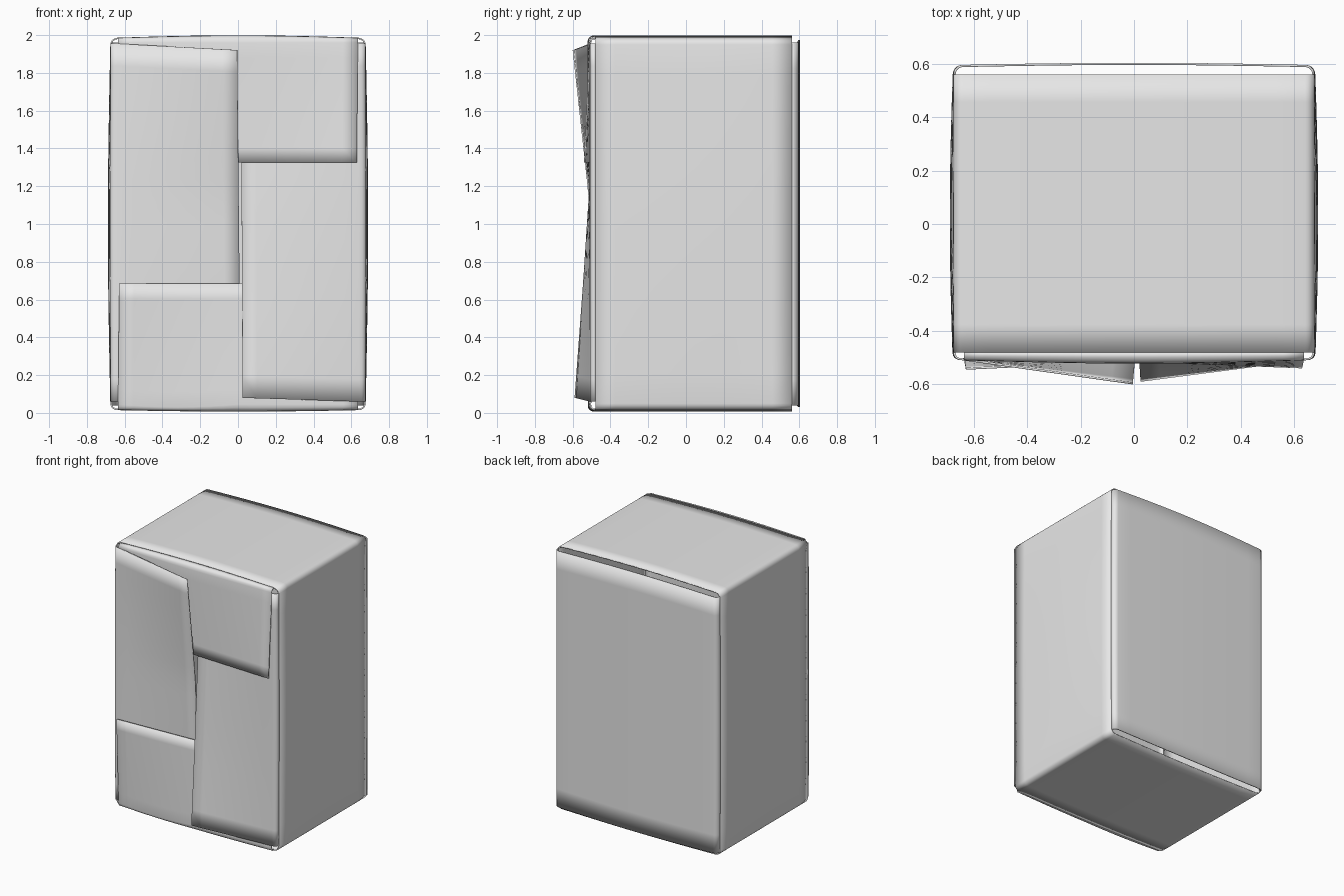
import bpy, bmesh, math
from mathutils import Vector

cube = bpy.data.objects.get("Cube")
if cube:
    bpy.data.objects.remove(cube, do_unlink=True)

card = bpy.data.materials.new("card grey")
card.use_nodes = True
GREY = (0.8, 0.8, 0.8, 1)
card.diffuse_color = GREY
card.node_tree.nodes["Principled BSDF"].inputs["Base Color"].default_value = GREY

THICK = 0.008
R = 0.035                      # fold radius
X, TOP, BACK, FRONT = 0.675, 1.985, 0.595, -0.48


def sheet(name, rows, closed=False):
    """Skin a grid of points, then give it card thickness on the inside."""
    bm = bmesh.new()
    grid = [[bm.verts.new(p) for p in row] for row in rows]
    n = len(grid[0])
    for a, b in zip(grid, grid[1:]):
        for j in range(n if closed else n - 1):
            k = (j + 1) % n
            bm.faces.new((a[j], a[k], b[k], b[j]))
    # turn every sheet so that its faces point away from the box centre
    bm.normal_update()
    centre = Vector((0, 0.05, 1))
    if sum(f.normal.dot(f.calc_center_median() - centre) * f.calc_area() for f in bm.faces) < 0:
        bmesh.ops.reverse_faces(bm, faces=bm.faces[:])
    mesh = bpy.data.meshes.new(name)
    bm.to_mesh(mesh)
    bm.free()
    mesh.materials.append(card)
    obj = bpy.data.objects.new(name, mesh)
    bpy.context.collection.objects.link(obj)
    mod = obj.modifiers.new("thickness", 'SOLIDIFY')
    mod.thickness = THICK
    mod.offset = -1
    bpy.ops.object.select_all(action='DESELECT')
    obj.select_set(True)
    bpy.context.view_layer.objects.active = obj
    bpy.ops.object.shade_smooth_by_angle(angle=math.radians(40))
    return obj


def steps(n):
    return [i / n for i in range(n + 1)]


def lerp(a, b, t):
    return a + (b - a) * t


def along(points, t):
    """Piecewise linear value at t from (t, value) pairs."""
    for (t0, v0), (t1, v1) in zip(points, points[1:]):
        if t <= t1:
            return lerp(v0, v1, (t - t0) / (t1 - t0))
    return points[-1][1]


def swell(t):
    return math.sin(math.pi * max(0, min(1, t)))


def bulge(x, y, z):
    """Slight outward bowing of the card walls."""
    side = 0.014 * swell(z / 2) * swell((y + 0.6) / 1.25)
    x += math.copysign(side, x) * min(1, abs(x) / X)
    lift = 0.014 * swell((x + X) / (2 * X))
    z += lift if z > 1 else -lift * 0.6
    return x, y, z


# Four walls: rounded tube running front to back
def ring(y):
    pts, low = [], 0.015
    corners = [(X, TOP, 0), (-X, TOP, 90), (-X, low, 180), (X, low, 270)]
    for i, (cx, cz, start) in enumerate(corners):
        mx = cx - math.copysign(R, cx)
        mz = cz - R if cz > 1 else cz + R
        arc = []
        for t in steps(5):
            a = math.radians(start + 90 * t)
            arc.append((mx + R * math.cos(a), mz + R * math.sin(a)))
        pts += arc
        nx, nz, ns = corners[(i + 1) % 4]
        a = math.radians(ns)
        end = (nx - math.copysign(R, nx) + R * math.cos(a),
               (nz - R if nz > 1 else nz + R) + R * math.sin(a))
        pts += [(lerp(arc[-1][0], end[0], t / 12), lerp(arc[-1][1], end[1], t / 12))
                for t in range(1, 12)]
    return [bulge(x, y, z) for x, z in pts]


sheet("box_walls", [ring(lerp(FRONT, BACK - R, t)) for t in steps(10)], closed=True)

# Back panel: folded around both upright back edges, open slits above and below
profile = []
for sgn in (-1, 1):
    bend = [(sgn * (X - R + R * math.cos(a)), BACK - R + R * math.sin(a))
            for a in (math.radians(90 * t) for t in steps(5))]
    profile += bend if sgn < 0 else [
        (lerp(-X + R, X - R, t / 12), BACK + 0.008 * swell(t / 12)) for t in range(1, 12)] + bend[::-1]
sheet("back_panel", [[bulge(x, y, lerp(0.04, 1.96, t)) for x, y in profile] for t in steps(14)])


def flap(name, wall, hinge, free):
    """Front flap: curls off a wall edge, then runs to its free edge."""
    rows = []
    for s in steps(16):
        w, h, f = Vector(wall(s)), Vector(hinge(s)), Vector(free(s))
        corner = Vector((w.x, h.y, w.z))
        row = []
        for t in steps(4):
            row.append((1 - t) ** 2 * w + 2 * t * (1 - t) * corner + t * t * h)
        row += [h.lerp(f, t) for t in steps(8)[1:]]
        rows.append(row)
    sheet(name, rows)


HY = -0.51                     # depth of the front fold line
SIDE = 0.635                   # half width of the top and bottom flaps


def span(s):
    return lerp(-SIDE, SIDE, s)


def height(s):
    return lerp(0.06, 1.955, s)


# Top flap: over the left flap, under the right one
top_free = [(0, -0.47), (0.5, -0.515), (1, -0.54)]
flap("top_flap",
     lambda s: bulge(span(s), FRONT, TOP),
     lambda s: (span(s), HY - 0.012 * swell(s), TOP - R + 0.01),
     lambda s: (span(s) * 0.99, along(top_free, s), 1.325))

# Bottom flap: over the right flap, under the left one
bottom_free = [(0, -0.545), (0.5, -0.515), (1, -0.47)]
flap("bottom_flap",
     lambda s: bulge(span(s), FRONT, 0.015),
     lambda s: (span(s), HY - 0.01 * swell(s), R + 0.01 - 0.015 * swell(s * 2)),
     lambda s: (span(s) * 0.99, along(bottom_free, s), 0.685))

# Side flaps: each has one outer lifted corner and one tucked corner
right_free = [(0, -0.46), (0.33, -0.495), (0.58, -0.515), (1, -0.6)]
flap("right_flap",
     lambda s: bulge(-X, FRONT, height(s)),
     lambda s: (-X + R, HY, height(s)),
     lambda s: (lerp(0.015, -0.005, s), along(right_free, s), lerp(0.07, 1.92, s)))

left_free = [(0, -0.59), (0.33, -0.545), (0.58, -0.515), (1, -0.46)]
flap("left_flap",
     lambda s: bulge(X, FRONT, height(s)),
     lambda s: (X - R, HY, height(s)),
     lambda s: (lerp(0.025, 0.015, s), along(left_free, s), lerp(0.08, 1.92, s)))
